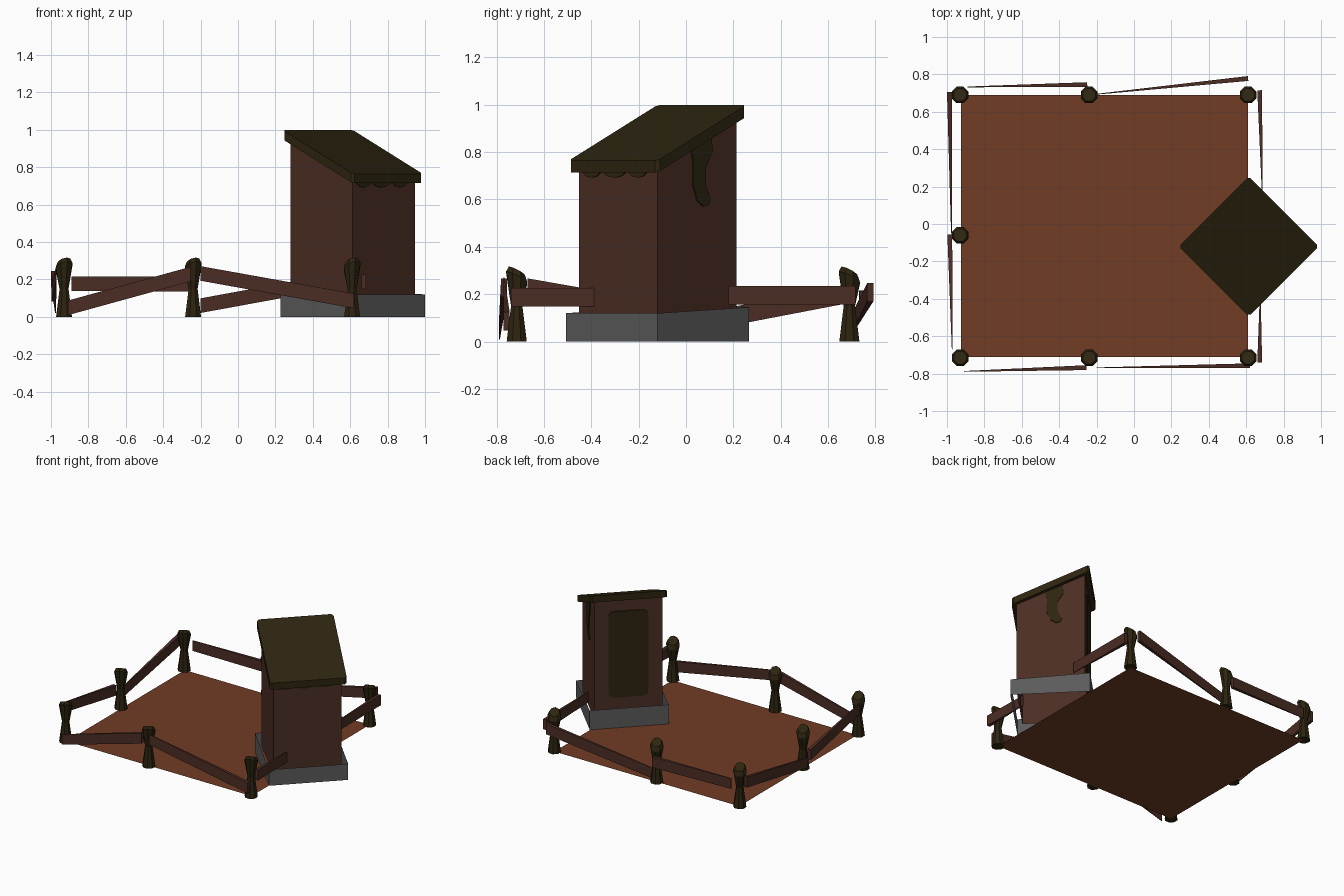
import bpy, bmesh, math
from mathutils import Vector, Matrix

if "Cube" in bpy.data.objects:
    bpy.data.objects.remove(bpy.data.objects["Cube"])


def mat(name, c):
    m = bpy.data.materials.new(name)
    m.diffuse_color = (*c, 1)
    m.use_nodes = True
    m.node_tree.nodes["Principled BSDF"].inputs["Base Color"].default_value = m.diffuse_color
    return m


SOIL = mat("soil brown", (0.165, 0.046, 0.018))
WOOD = mat("plank brown", (0.070, 0.026, 0.017))
DARK = mat("dark olive wood", (0.026, 0.018, 0.005))
STONE = mat("stone grey", (0.105, 0.105, 0.107))

HUT = Matrix.Translation((0.613, -0.12, 0)) @ Matrix.Rotation(math.radians(45), 4, 'Z')


def make(name, verts, faces, material, matrix=Matrix(), recalc=True):
    me = bpy.data.meshes.new(name)
    me.from_pydata([tuple(v) for v in verts], [], faces)
    bm = bmesh.new()
    bm.from_mesh(me)
    if recalc:
        bmesh.ops.recalc_face_normals(bm, faces=bm.faces)
    bm.to_mesh(me)
    bm.free()
    me.materials.append(material)
    ob = bpy.data.objects.new(name, me)
    ob.matrix_world = matrix
    bpy.context.collection.objects.link(ob)
    return ob


def prism(name, lower, upper, material, matrix=Matrix(), bottom=True, top=True):
    """Connect two matching loops of points into a solid or a sleeve."""
    n = len(lower)
    faces = [(i, (i + 1) % n, n + (i + 1) % n, n + i) for i in range(n)]
    if bottom:
        faces.append(tuple(reversed(range(n))))
    if top:
        faces.append(tuple(range(n, 2 * n)))
    return make(name, list(lower) + list(upper), faces, material, matrix)


def square(h, z_of_y):
    return [(x, y, z_of_y(y)) for x, y in ((-h, -h), (h, -h), (h, h), (-h, h))]


def roof_top(y):
    return 0.882 + y * 0.235 / 0.53


# Ground
make("ground", [(-0.925, -0.71, 0), (0.61, -0.71, 0), (0.61, 0.69, 0), (-0.925, 0.69, 0)],
     [(0, 1, 2, 3)], SOIL, recalc=False)

# Stone skirt, open at top and bottom, higher at the door side
prism("stone_base", square(0.273, lambda y: 0),
      square(0.273, lambda y: 0.1325 + y * 0.046), STONE, HUT, False, False)

# Hut walls, cut at the top by the roof slope
prism("hut_walls", square(0.235, lambda y: 0.06),
      square(0.235, lambda y: roof_top(y) - 0.045), WOOD, HUT, False, True)


# Slanted roof slab with clipped corners
def octagon(h, c, dz):
    pts = []
    for sx, sy in ((-1, -1), (1, -1), (1, 1), (-1, 1)):
        a, b = (sx * h, sy * (h - c)), (sx * (h - c), sy * h)
        pts += [a, b] if sx * sy > 0 else [b, a]
    return [(x, y, roof_top(y) + dz) for x, y in pts]


prism("roof", octagon(0.265, 0.014, -0.05), octagon(0.265, 0.014, 0), DARK, HUT)

# Door panel with rounded corners on the rear-left wall
door = []
for cx, cz, a0 in ((0.1, 0.82, 0), (-0.1, 0.82, 90), (-0.1, 0.25, 180), (0.1, 0.25, 270)):
    for k in range(4):
        a = math.radians(a0 + 30 * k)
        door.append((cx + 0.038 * math.cos(a), cz + 0.038 * math.sin(a)))
prism("door", [(x, 0.235, z) for x, z in door], [(x, 0.242, z) for x, z in door], DARK, HUT)

# Moss drip on the rear-right wall, points as seen from the right (y, z)
drip = [(0.02, 0.81), (0.105, 0.865), (0.108, 0.80), (0.08, 0.735), (0.08, 0.66), (0.1, 0.60),
        (0.092, 0.577), (0.072, 0.57), (0.045, 0.595), (0.026, 0.66), (0.028, 0.75)]
drip = [((y + 0.12) / 0.7071 - 0.235, z) for y, z in drip]
prism("moss_drip", [(0.235, y, z) for y, z in drip], [(0.241, y, z) for y, z in drip], DARK, HUT)

# Moss scallops under the low roof edge
for i, (cx, w) in enumerate(((-0.155, 0.06), (-0.02, 0.075), (0.12, 0.06))):
    arc = [(cx + w * math.cos(math.pi * k / 6), 0.732 - 0.04 * math.sin(math.pi * k / 6))
           for k in range(7)]
    prism(f"moss_scallop_{i + 1}", [(x, -0.235, z) for x, z in arc],
          [(x, -0.241, z) for x, z in arc], DARK, HUT)

# Fence posts: waisted, with a slanted top
RINGS = ((0, 0.046), (0.15, 0.026), (0.27, 0.048), (0.297, 0.036))
N = 8


def post(i, x, y):
    verts, faces = [], []
    for j, (z, r) in enumerate(RINGS):
        for k in range(N):
            a = 2 * math.pi * (k + 0.5) / N
            px, py = r * math.cos(a), r * math.sin(a)
            tilt = (0.25 * px - 0.5 * py) if j >= 2 else 0
            verts.append((x + px, y + py, z + tilt))
    for j in range(len(RINGS) - 1):
        for k in range(N):
            k2 = (k + 1) % N
            faces.append((j * N + k, j * N + k2, (j + 1) * N + k2, (j + 1) * N + k))
    faces += [tuple(reversed(range(N))), tuple(range(3 * N, 4 * N))]
    make(f"fence_post_{i + 1}", verts, faces, DARK)


for i, p in enumerate(((-0.93, -0.715), (-0.24, -0.715), (0.61, -0.715), (-0.93, -0.06),
                       (-0.93, 0.69), (-0.24, 0.69), (0.61, 0.69))):
    post(i, *p)


# Fence rails: planks that taper in thickness from the first end to the second
def rail(name, a, b, thick=0.026, thin=0.004, h=0.078):
    a, b = Vector(a), Vector(b)
    d = b - a
    side = Vector((-d.y, d.x, 0)).normalized()
    up = Vector((0, 0, h / 2))

    def end(p, t):
        return [p + side * (s * t / 2) + up * u for s, u in ((-1, -1), (1, -1), (1, 1), (-1, 1))]
    prism(name, end(a, thick), end(b, thin), WOOD)


rail("rail_front_1", (-0.255, -0.768, 0.228), (-0.91, -0.788, 0.048))
rail("rail_front_2", (0.62, -0.758, 0.085), (-0.2, -0.769, 0.232))
rail("rail_back_1", (-0.25, 0.745, 0.175), (-0.89, 0.733, 0.177))
rail("rail_back_2", (0.61, 0.778, 0.208), (-0.2, 0.694, 0.06))
rail("rail_left_1", (-0.985, -0.055, 0.12), (-0.972, -0.67, 0.228))
rail("rail_left_2", (-0.987, 0.705, 0.205), (-0.976, -0.05, 0.06))
rail("rail_right_1", (0.672, -0.74, 0.187), (0.675, -0.37, 0.187))
rail("rail_right_2", (0.672, 0.715, 0.196), (0.685, 0.18, 0.196))
